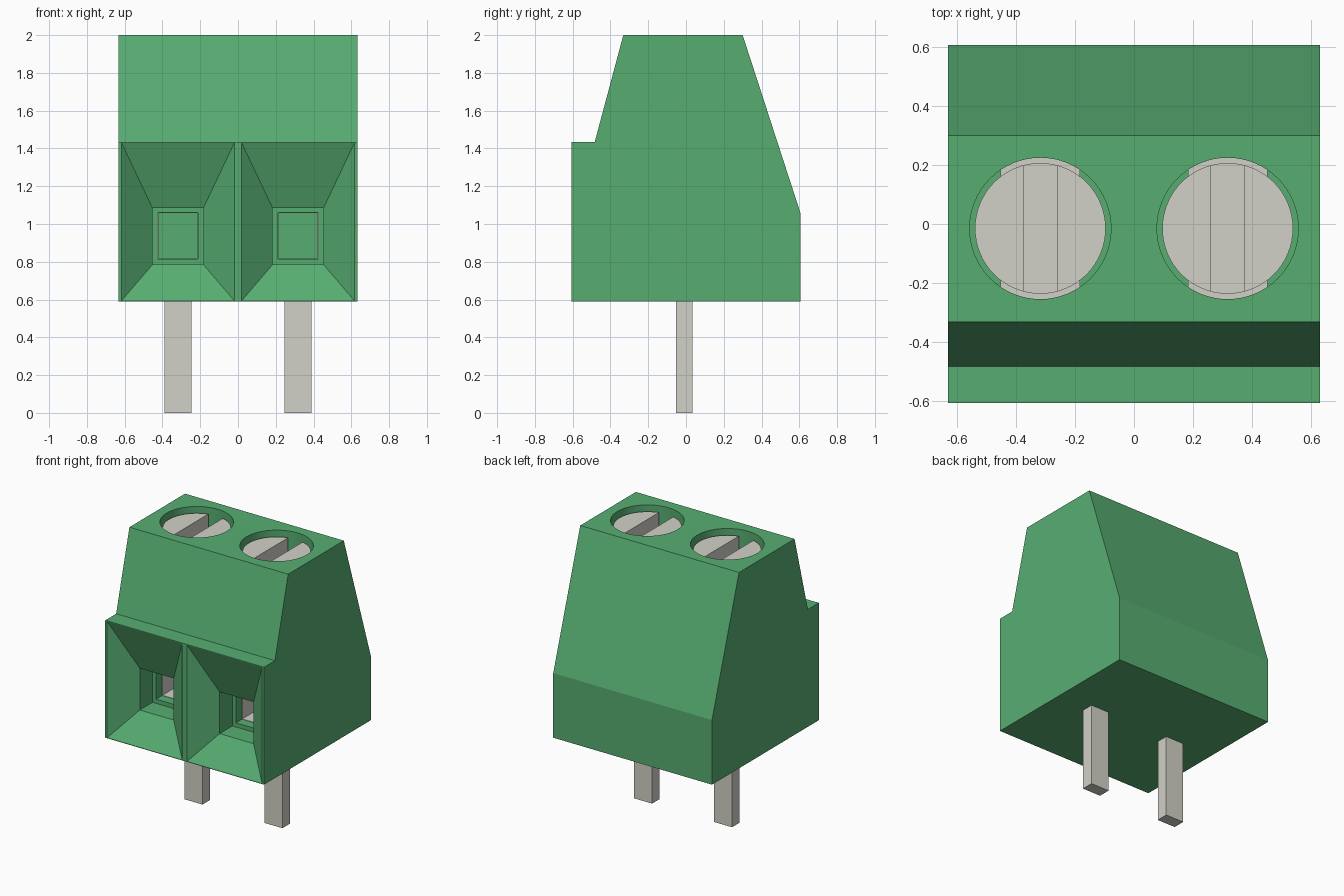
import bpy, bmesh, math
from mathutils import Matrix

cube = bpy.data.objects.get("Cube")
if cube:
    bpy.data.objects.remove(cube, do_unlink=True)


def material(name, rgb):
    m = bpy.data.materials.new(name)
    m.use_nodes = True
    m.diffuse_color = (*rgb, 1)
    m.node_tree.nodes["Principled BSDF"].inputs["Base Color"].default_value = (*rgb, 1)
    return m


GREEN = material("terminal green", (0.095, 0.42, 0.167))
METAL = material("warm grey metal", (0.645, 0.638, 0.572))


def finish(name, bm, mat):
    bmesh.ops.recalc_face_normals(bm, faces=bm.faces)
    mesh = bpy.data.meshes.new(name)
    bm.to_mesh(mesh)
    bm.free()
    mesh.materials.append(mat)
    ob = bpy.data.objects.new(name, mesh)
    bpy.context.collection.objects.link(ob)
    return ob


def loft(name, rings, mat):
    """Skin a closed solid through rings of equal point count."""
    bm = bmesh.new()
    loops = [[bm.verts.new(p) for p in ring] for ring in rings]
    n = len(loops[0])
    for a, b in zip(loops, loops[1:]):
        for i in range(n):
            j = (i + 1) % n
            bm.faces.new((a[i], a[j], b[j], b[i]))
    bm.faces.new(loops[0])
    bm.faces.new(loops[-1])
    return finish(name, bm, mat)


def rect(cx, y, half, z0, z1):
    return [(cx - half, y, z0), (cx + half, y, z0), (cx + half, y, z1), (cx - half, y, z1)]


def box(name, cx, half, y0, y1, z0, z1, mat):
    return loft(name, [rect(cx, y0, half, z0, z1), rect(cx, y1, half, z0, z1)], mat)


def cylinder(name, cx, cy, r, z0, z1, mat):
    bm = bmesh.new()
    bmesh.ops.create_cone(bm, cap_ends=True, segments=64, radius1=r, radius2=r, depth=z1 - z0,
                          matrix=Matrix.Translation((cx, cy, (z0 + z1) / 2)))
    return finish(name, bm, mat)


def cut(ob, cutter):
    """Subtract the cutter, keep the result and delete the cutter."""
    cutter.hide_render = True
    mod = ob.modifiers.new("cut", 'BOOLEAN')
    mod.operation, mod.solver, mod.object = 'DIFFERENCE', 'EXACT', cutter
    bpy.context.view_layer.update()
    mesh = bpy.data.meshes.new_from_object(ob.evaluated_get(bpy.context.evaluated_depsgraph_get()))
    ob.modifiers.clear()
    ob.data = mesh
    bpy.data.objects.remove(cutter, do_unlink=True)


def smooth(ob):
    bpy.ops.object.select_all(action='DESELECT')
    ob.select_set(True)
    bpy.context.view_layer.objects.active = ob
    bpy.ops.object.shade_smooth_by_angle(angle=math.radians(15))


# Housing: side profile extruded across the width
profile = [(-0.607, 0.59), (0.607, 0.59), (0.607, 1.055), (0.30, 2.0),
           (-0.332, 2.0), (-0.483, 1.435), (-0.607, 1.435)]
housing = loft("housing", [[(x, y, z) for y, z in profile] for x in (-0.632, 0.632)], GREEN)

# Wire entry: funnel, throat, then a narrower tunnel (y, half width, bottom, top)
entry = [(-0.608, 0.30, 0.592, 1.433), (-0.47, 0.135, 0.785, 1.085), (-0.325, 0.135, 0.785, 1.085),
         (-0.325, 0.107, 0.815, 1.06), (0.33, 0.107, 0.815, 1.06)]
SCREW_Y = -0.015

for side, cx in (("right", -0.318), ("left", 0.318)):
    cut(housing, loft("entry_cutter", [rect(cx, *ring) for ring in entry], GREEN))
    cut(housing, cylinder("bore_cutter", cx, SCREW_Y, 0.24, 1.085, 2.1, GREEN))

    # Clamp around the wire tunnel
    clamp = box(side + "_clamp", cx, 0.135, -0.257, 0.227, 0.79, 1.1, METAL)
    cut(clamp, box("clamp_cutter", cx, 0.104, -0.4, 0.4, 0.818, 1.057, METAL))

    # Slotted screw
    screw = cylinder(side + "_screw", cx, SCREW_Y, 0.222, 1.09, 1.96, METAL)
    cut(screw, box("slot_cutter", cx, 0.058, -0.4, 0.4, 1.84, 2.1, METAL))
    smooth(screw)

    # Solder pin
    box(side + "_pin", cx, 0.072, -0.052, 0.034, 0.0, 0.62, METAL)

smooth(housing)
